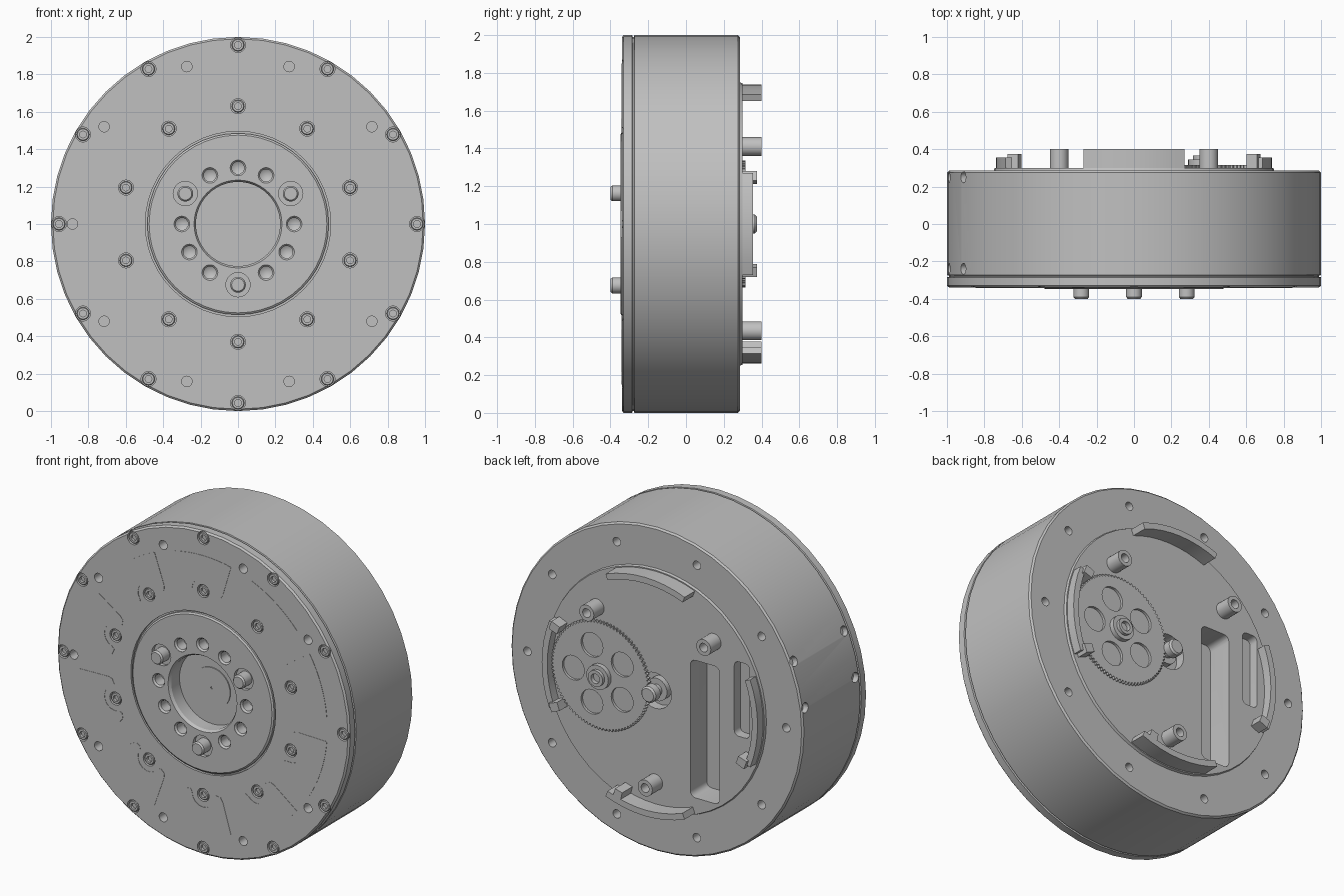
import bpy, bmesh, math
from math import sin, cos, pi, radians
from mathutils import Vector

cube = bpy.data.objects.get("Cube")
if cube:
    bpy.data.objects.remove(cube, do_unlink=True)

grey = bpy.data.materials.new("machined grey")
grey.use_nodes = True
colour = (0.53, 0.53, 0.53, 1)
grey.diffuse_color = colour
grey.node_tree.nodes["Principled BSDF"].inputs["Base Color"].default_value = colour


def polar(r, degrees):
    return r * cos(radians(degrees)), r * sin(radians(degrees))


def lathe(bm, profile, centre=(0, 0), seg=24):
    """Spin (radius, y) points about an axis parallel to y."""
    cx, cz = centre
    rings = [[bm.verts.new((cx + r * cos(2 * pi * i / seg), y, 1 + cz + r * sin(2 * pi * i / seg)))
              for i in range(seg)] for r, y in profile]
    for a, b in zip(rings, rings[1:]):
        for i in range(seg):
            j = (i + 1) % seg
            bm.faces.new((a[i], a[j], b[j], b[i]))


def disc(bm, centre, r, y0, y1, seg=20):
    lathe(bm, [(0, y0), (r, y0), (r, y1), (0, y1)], centre, seg)


def prism(bm, outline, y0, y1):
    """Extrude an (x, z) outline along y."""
    low = [bm.verts.new((x, y0, 1 + z)) for x, z in outline]
    high = [bm.verts.new((x, y1, 1 + z)) for x, z in outline]
    bm.faces.new(low)
    bm.faces.new(high[::-1])
    for i in range(len(low)):
        j = (i + 1) % len(low)
        bm.faces.new((low[i], high[i], high[j], low[j]))


def sector(r0, r1, a0, a1, steps=8):
    angles = [a0 + (a1 - a0) * i / steps for i in range(steps + 1)]
    return [polar(r1, a) for a in angles] + [polar(r0, a) for a in reversed(angles)]


def rounded_rect(x0, x1, z0, z1, r):
    corners = [(x1 - r, z1 - r, 0), (x0 + r, z1 - r, 90), (x0 + r, z0 + r, 180), (x1 - r, z0 + r, 270)]
    out = []
    for x, z, start in corners:
        for k in range(5):
            dx, dz = polar(r, start + k * 22.5)
            out.append((x + dx, z + dz))
    return out


def finish(bm, name, cutter=None):
    """Turn the mesh into an object, cut it if needed and shade it."""
    def make(source, label):
        bmesh.ops.remove_doubles(source, verts=source.verts, dist=1e-5)
        bmesh.ops.recalc_face_normals(source, faces=source.faces)
        mesh = bpy.data.meshes.new(label)
        source.to_mesh(mesh)
        source.free()
        mesh.materials.append(grey)
        ob = bpy.data.objects.new(label, mesh)
        bpy.context.scene.collection.objects.link(ob)
        return ob

    ob = make(bm, name)
    bpy.ops.object.select_all(action='DESELECT')
    bpy.context.view_layer.objects.active = ob
    ob.select_set(True)
    if cutter:
        tool = make(cutter, name + "_cutter")
        tool.hide_render = True
        mod = ob.modifiers.new("cut", 'BOOLEAN')
        mod.operation, mod.solver, mod.object = 'DIFFERENCE', 'EXACT', tool
        bpy.ops.object.modifier_apply(modifier=mod.name)
        bpy.data.objects.remove(tool, do_unlink=True)
    bpy.ops.object.shade_smooth_by_angle(angle=radians(30))
    return ob


outer_screws = [polar(0.957, a) for a in range(0, 360, 30)]
inner_screws = [polar(0.63, a) for a in range(18, 360, 36)]
pins = [polar(0.325, a) for a in (30, 150, 270)]

# Housing: front cover, seam groove, hub with bore, and raised rear plate
body, cut = bmesh.new(), bmesh.new()
lathe(body, [(0, -0.25), (0.225, -0.25), (0.225, -0.33), (0.235, -0.347), (0.475, -0.347),
             (0.485, -0.34), (0.485, -0.325), (0.495, -0.325), (0.495, -0.34), (0.99, -0.34),
             (1, -0.33), (1, -0.285), (0.99, -0.282), (0.99, -0.276), (1, -0.273), (1, 0.275),
             (0.99, 0.285), (0.75, 0.285), (0.745, 0.30), (0, 0.30)], seg=48)

# Front counterbores, plain holes and tapped hub holes
for c in outer_screws + inner_screws:
    disc(cut, c, 0.04, -0.42, -0.315)
for a in range(36, 360, 36):
    disc(cut, polar(0.885, a), 0.028, -0.42, -0.24)
for a in range(0, 360, 30):
    if a not in (30, 150, 270):
        lathe(cut, [(0, -0.42), (0.042, -0.42), (0.042, -0.345), (0.033, -0.335),
                    (0.033, -0.27), (0, -0.25)], polar(0.3, a))
for c in pins:
    disc(cut, c, 0.065, -0.42, -0.325)

# Rear flange holes, pinion pocket and connector slots
for a in range(0, 360, 36):
    disc(cut, polar(0.885, a), 0.026, 0.2, 0.4)
disc(cut, (0, 0), 0.11, 0.24, 0.4, 24)
prism(cut, rounded_rect(-0.44, -0.24, -0.59, 0.26, 0.035), 0.14, 0.4)
prism(cut, rounded_rect(-0.645, -0.54, -0.13, 0.33, 0.03), 0.24, 0.4)

# Small holes drilled through the side wall
for a in (156, 172):
    x, z = polar(1, a)
    out = Vector((x, 0, z))
    for y in (-0.24, 0.25):
        matrix = out.to_track_quat('Z', 'Y').to_matrix().to_4x4()
        matrix.translation = (x, y, 1 + z)
        bmesh.ops.create_cone(cut, cap_ends=True, segments=16, radius1=0.03, radius2=0.03,
                              depth=0.07, matrix=matrix)
finish(body, "housing", cut)

# Socket screws on the front
bm = bmesh.new()
for c in outer_screws + inner_screws:
    lathe(bm, [(0, -0.31), (0.034, -0.31), (0.034, -0.334), (0.03, -0.338), (0.018, -0.338),
               (0.018, -0.322), (0, -0.322)], c, 12)
finish(bm, "cover_screws")

# Flush inlay panels, notched around the inner screws
notch = [(0.075 * cos(t * pi / 8), 0.63 + 0.075 * sin(t * pi / 8)) for t in range(9)]
panel = [polar(0.85, 77 + 26 * i / 8) for i in range(9)]
panel += [(-0.135, 0.64), (-0.12, 0.615), (-0.085, 0.61)] + notch[::-1]
panel += [(0.085, 0.61), (0.12, 0.615), (0.135, 0.64)]
bm = bmesh.new()
for k in range(10):
    c, s = polar(1, 36 * k)
    prism(bm, [(x * c - z * s, x * s + z * c) for x, z in panel], -0.342, -0.335)
finish(bm, "inlay_panels")

# Dowel pins and bore cap
bm = bmesh.new()
for c in pins:
    lathe(bm, [(0, -0.3), (0.042, -0.3), (0.042, -0.39), (0.034, -0.4), (0, -0.4)], c)
finish(bm, "dowel_pins")
bm, cut = bmesh.new(), bmesh.new()
disc(bm, (0, 0), 0.125, -0.24, -0.256, 32)
disc(cut, (0, 0), 0.008, -0.25, -0.3, 8)
finish(bm, "bore_cap", cut)

# Rear standoffs
bm = bmesh.new()
for c in ((0.4, 0.41), (-0.4, 0.41), (0, -0.565)):
    lathe(bm, [(0, 0.28), (0.05, 0.28), (0.05, 0.4), (0.027, 0.4), (0.027, 0.33), (0, 0.33)], c)
finish(bm, "standoffs")

# Curved locating ribs with end stops
bm = bmesh.new()
for a, top in ((0, 0.355), (90, 0.4), (180, 0.355), (270, 0.4)):
    prism(bm, sector(0.7, 0.738, a - 21.5, a + 21.5), 0.28, top)
for a, top in ((-21, 0.375), (21, 0.375), (201, 0.375), (286, 0.4)):
    prism(bm, sector(0.655, 0.715, a - 2.2, a + 2.2, 2), 0.28, top)
finish(bm, "locating_ribs")

# Large thin gear with five lightening holes
gx = 0.365
teeth = 90
bm, cut = bmesh.new(), bmesh.new()
outline = []
for i in range(teeth * 4):
    x, z = polar(0.335 if i % 4 < 2 else 0.322, i * 90 / teeth)
    outline.append((gx + x, z))
prism(bm, outline, 0.295, 0.316)
for k in range(5):
    x, z = polar(0.185, 72 * k)
    disc(cut, (gx + x, z), 0.075, 0.25, 0.35, 24)
finish(bm, "large_gear", cut)

# Gear hub and drive pinion
bm = bmesh.new()
lathe(bm, [(0, 0.3), (0.075, 0.3), (0.075, 0.345), (0.05, 0.345), (0.05, 0.365), (0.03, 0.365),
           (0.03, 0.34), (0, 0.34)], (gx, 0))
finish(bm, "gear_hub")
bm = bmesh.new()
lathe(bm, [(0, 0.23), (0.07, 0.23), (0.07, 0.285), (0.035, 0.285), (0.035, 0.32), (0.05, 0.32),
           (0.05, 0.365), (0.04, 0.375), (0, 0.375)])
finish(bm, "drive_pinion")
